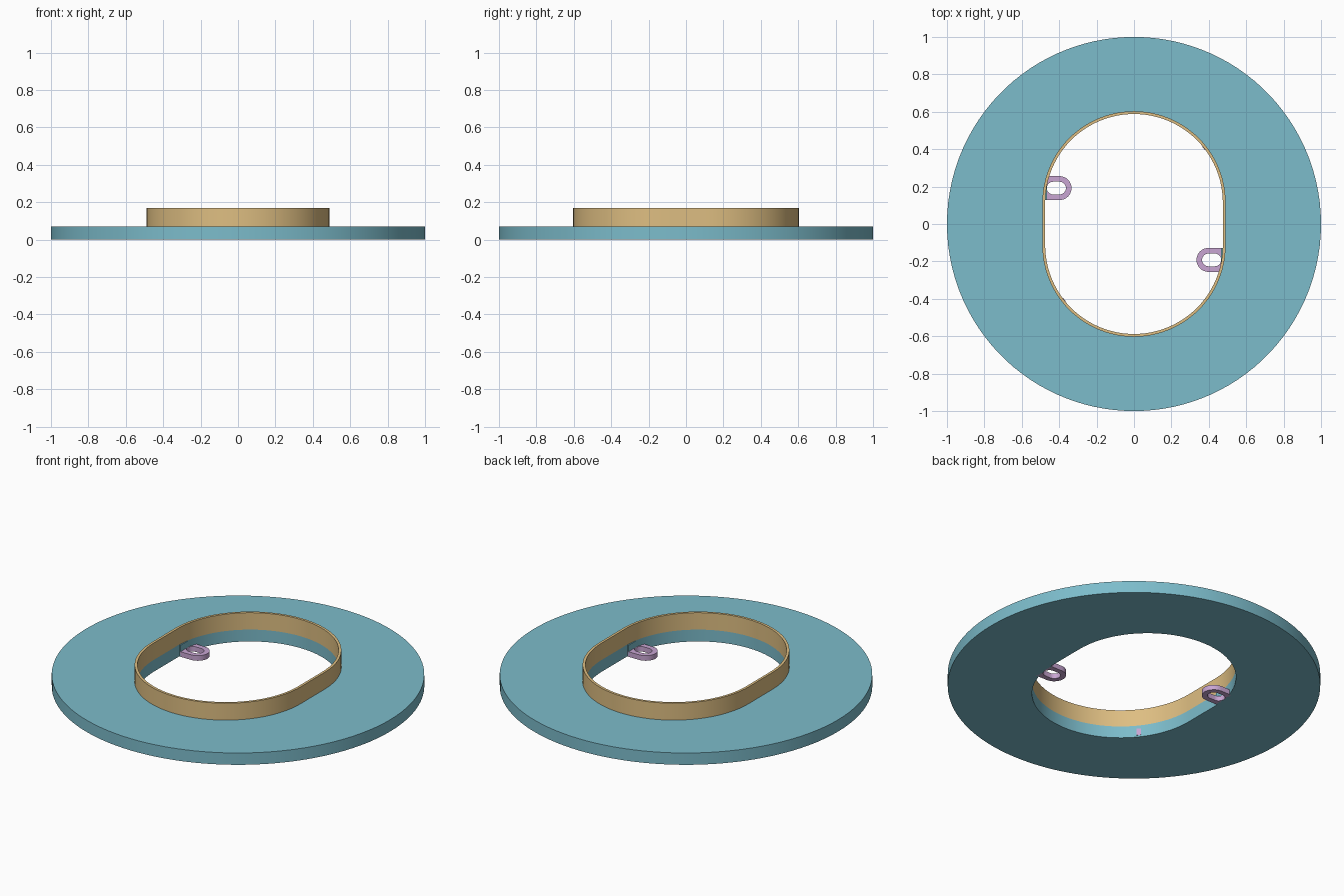
import bpy, bmesh, math
from mathutils import Matrix, Vector

if "Cube" in bpy.data.objects:
    bpy.data.objects.remove(bpy.data.objects["Cube"])


def material(name, rgb):
    m = bpy.data.materials.new(name)
    m.diffuse_color = (*rgb, 1)
    m.use_nodes = True
    m.node_tree.nodes["Principled BSDF"].inputs["Base Color"].default_value = m.diffuse_color
    return m


TEAL = material("teal", (0.202, 0.503, 0.597))
GOLD = material("gold", (0.73, 0.515, 0.223))
LILAC = material("lilac", (0.578, 0.376, 0.645))


def finish(name, bm, mat):
    bmesh.ops.recalc_face_normals(bm, faces=bm.faces)
    me = bpy.data.meshes.new(name)
    bm.to_mesh(me)
    bm.free()
    me.materials.append(mat)
    ob = bpy.data.objects.new(name, me)
    bpy.context.collection.objects.link(ob)
    bpy.ops.object.select_all(action='DESELECT')
    bpy.context.view_layer.objects.active = ob
    ob.select_set(True)
    bpy.ops.object.shade_smooth_by_angle(angle=math.radians(30))
    return ob


def hollow_prism(name, outer, inner, z0, z1, mat, turn=0):
    """Closed band between two matched outlines."""
    bm = bmesh.new()
    loops = [[bm.verts.new((x, y, z)) for x, y in pts]
             for pts, z in ((outer, z0), (outer, z1), (inner, z1), (inner, z0))]
    n = len(outer)
    for k in range(4):
        a, b = loops[k], loops[(k + 1) % 4]
        for i in range(n):
            j = (i + 1) % n
            bm.faces.new((a[i], a[j], b[j], b[i]))
    bm.transform(Matrix.Rotation(turn, 4, 'Z'))
    return finish(name, bm, mat)


def box(name, centre, size, mat, angle=0, turn=0):
    bm = bmesh.new()
    bmesh.ops.create_cube(bm, size=1)
    bm.transform(Matrix.Rotation(turn, 4, 'Z') @ Matrix.Translation(Vector(centre))
                 @ Matrix.Rotation(angle, 4, 'Z') @ Matrix.Diagonal((*size, 1)))
    return finish(name, bm, mat)


def stadium(r, h, arc=48, straight=8):
    """Outline with two half circles and straight sides along y."""
    pts = []
    for s in (1, -1):
        pts += [(s * r * math.cos(math.pi * i / arc), s * (h + r * math.sin(math.pi * i / arc)))
                for i in range(arc + 1)]
        pts += [(-s * r, s * h * (1 - 2 * i / straight)) for i in range(1, straight)]
    return pts


HALF = 0.113
TOP = 0.07
opening = stadium(0.475, HALF)
rim = stadium(0.49, HALF)
circle = [(x / math.hypot(x, y), y / math.hypot(x, y)) for x, y in opening]

# Flat round flange and upright collar
hollow_prism("flange", circle, opening, 0, TOP, TEAL)
hollow_prism("collar", rim, opening, TOP, 0.17, GOLD)

# Slotted tab outline: flat at the wall, round at the tip
BASE, TIP_X, TAB_Y, R, SLOT = -0.473, -0.398, 0.192, 0.064, 0.034
tab_outer, tab_slot = [], []
for side in (0, 1):
    for i in range(17):
        t = -math.pi / 2 + math.pi * (side + i / 16)
        c, s = math.cos(t), math.sin(t)
        tab_outer.append((BASE if side else TIP_X + R * c, TAB_Y + R * s))
        tab_slot.append(((-0.432 if side else TIP_X) + SLOT * c, TAB_Y + SLOT * s))

# Two tabs, their wall pads and small flush inlays, repeated by half a turn
for side, turn in (("left", 0), ("right", math.pi)):
    hollow_prism(side + "_tab", tab_outer, tab_slot, 0, 0.03, LILAC, turn)
    box(side + "_tab_pad", (-0.475, TAB_Y, 0.034), (0.018, 2 * R, 0.068), TEAL, 0, turn)
    a = math.radians(218)
    box(side + "_inlay", (0.475 * math.cos(a), -HALF + 0.475 * math.sin(a), 0.03),
        (0.006, 0.025, 0.04), LILAC, a, turn)
